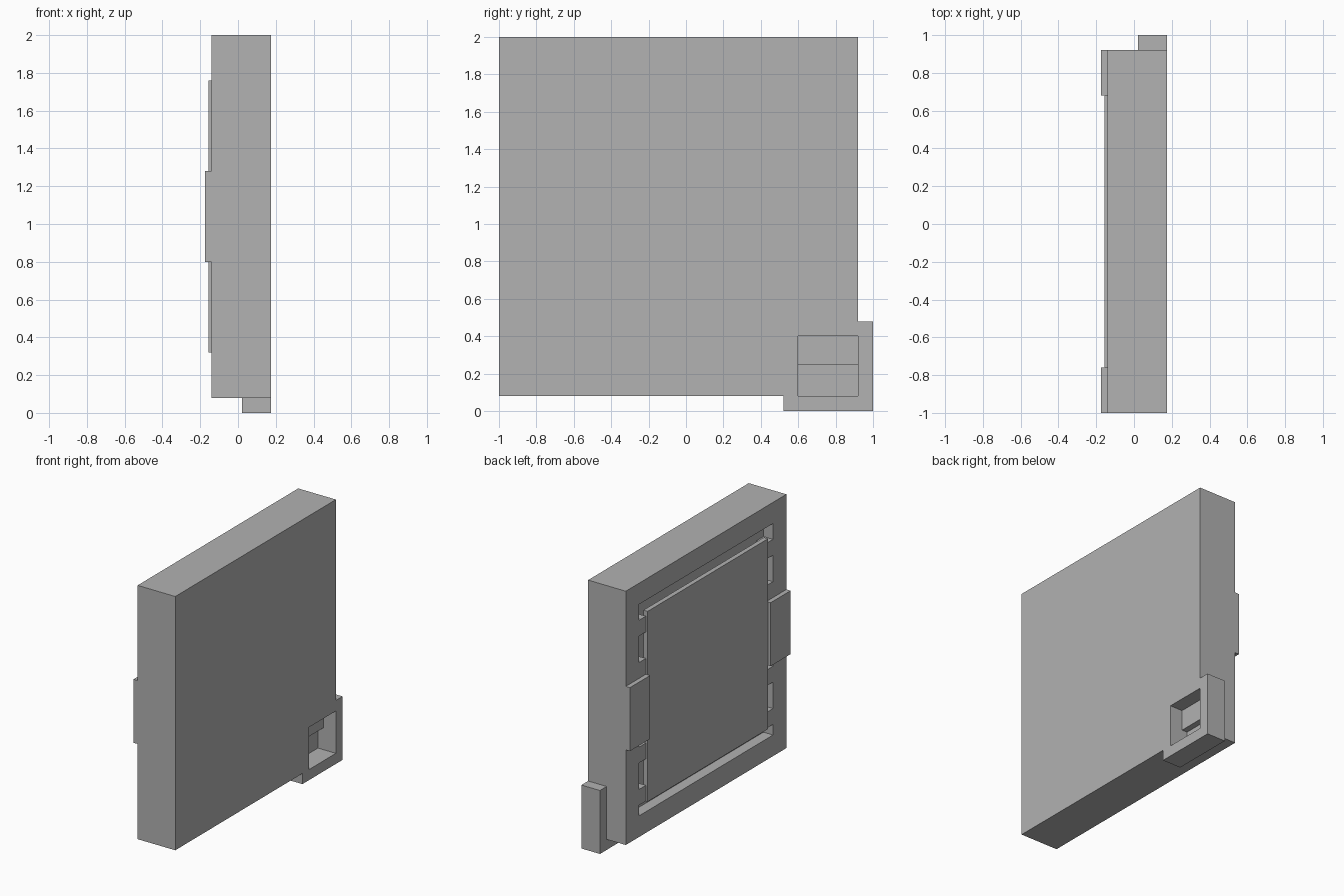
import bpy
import bmesh
from mathutils import Matrix, Vector

if "Cube" in bpy.data.objects:
    bpy.data.objects.remove(bpy.data.objects["Cube"])

grey = bpy.data.materials.new("plain grey")
grey.diffuse_color = (0.445, 0.445, 0.445, 1)
grey.use_nodes = True
grey.node_tree.nodes["Principled BSDF"].inputs["Base Color"].default_value = grey.diffuse_color


def box(name, x, y, z):
    """Box from its (low, high) range on each axis."""
    size = Vector((x[1] - x[0], y[1] - y[0], z[1] - z[0]))
    mid = Vector((sum(x) / 2, sum(y) / 2, sum(z) / 2))
    bm = bmesh.new()
    bmesh.ops.create_cube(bm, size=1, matrix=Matrix.Translation(mid) @ Matrix.Diagonal(size).to_4x4())
    mesh = bpy.data.meshes.new(name)
    bm.to_mesh(mesh)
    bm.free()
    mesh.materials.append(grey)
    ob = bpy.data.objects.new(name, mesh)
    bpy.context.collection.objects.link(ob)
    return ob


def combine(target, tool, operation):
    """Apply a boolean and remove the tool."""
    mod = target.modifiers.new("cut", 'BOOLEAN')
    mod.operation, mod.solver, mod.object = operation, 'EXACT', tool
    bpy.context.view_layer.objects.active = target
    bpy.ops.object.modifier_apply(modifier=mod.name)
    bpy.data.objects.remove(tool)


FRONT, RIM, FLOOR = 0.175, -0.14, -0.06

# Square casing with a thicker tab on the lower back corner
casing = box("casing", (RIM, FRONT), (-1, 0.92), (0.08, 2))
combine(casing, box("corner_tab", (0.02, FRONT), (0.52, 1), (0, 0.48)), 'UNION')

# Stepped square pocket in the tab, deeper in its lower half
combine(casing, box("pocket_upper", (0.07, 0.3), (0.60, 0.92), (0.08, 0.40)), 'DIFFERENCE')
combine(casing, box("pocket_lower", (0.025, 0.2), (0.60, 0.92), (0.08, 0.245)), 'DIFFERENCE')

# Recess behind the cover panel, with notches along both sides
combine(casing, box("recess", (-0.3, FLOOR), (-0.76, 0.68), (0.24, 1.84)), 'DIFFERENCE')
for z in ((0.24, 0.32), (0.44, 0.64), (0.76, 1.28), (1.40, 1.60), (1.72, 1.84)):
    for y in ((0.60, 0.76), (-0.84, -0.68)):
        combine(casing, box("notch", (-0.3, FLOOR), y, z), 'DIFFERENCE')

# Raised cover panel
box("cover_panel", (-0.155, -0.12), (-0.76, 0.68), (0.32, 1.76))

# Two side clips
for side, y in (("left", (0.68, 0.92)), ("right", (-1, -0.76))):
    box(side + "_clip", (-0.175, RIM), y, (0.80, 1.28))
